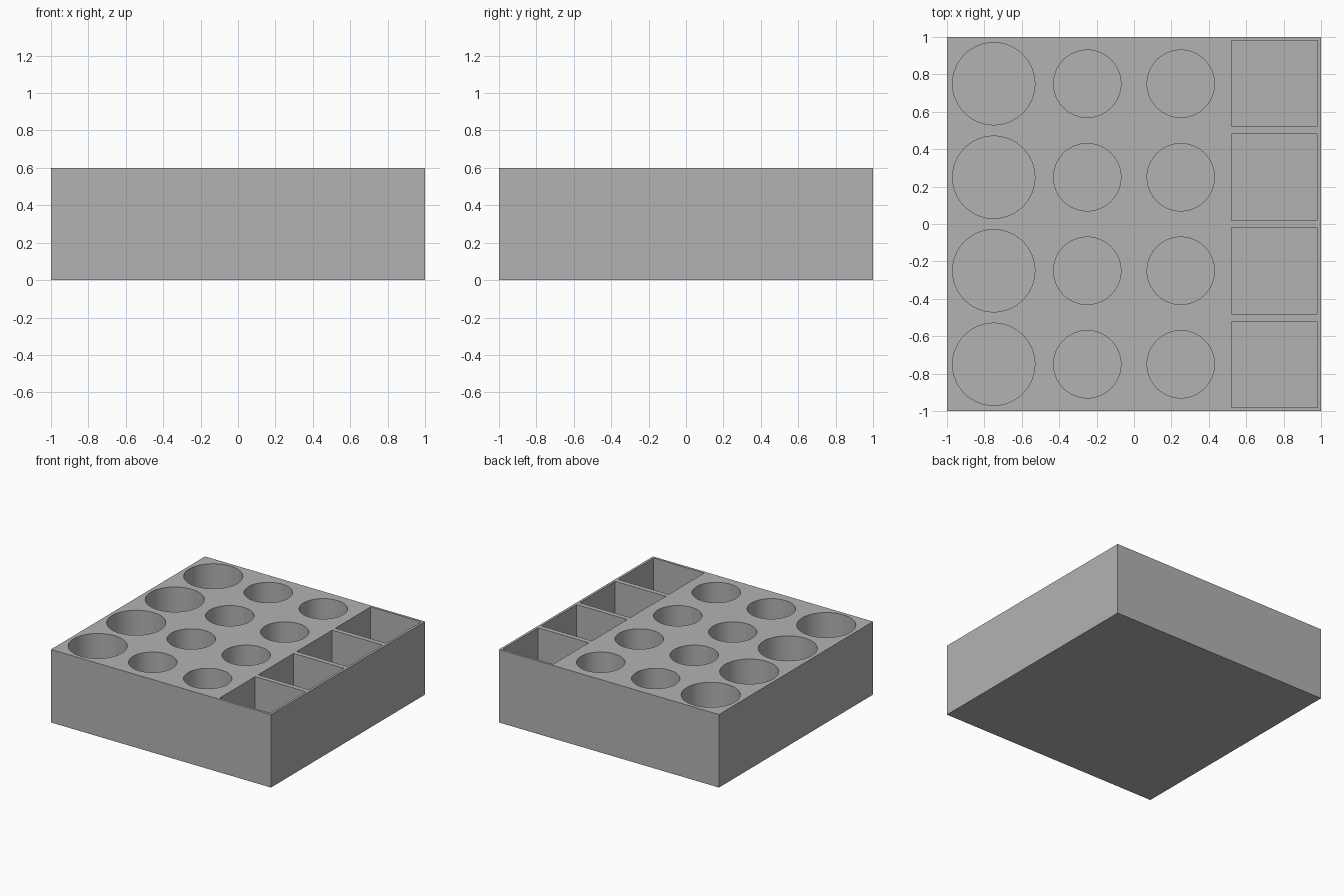
import bpy, bmesh
from mathutils import Matrix

cube = bpy.data.objects.get("Cube")
if cube:
    bpy.data.objects.remove(cube, do_unlink=True)

HEIGHT, FLOOR, PITCH = 0.6, 0.04, 0.5
DEPTH = HEIGHT - FLOOR + 0.1   # cutters rise above the top face

grey = bpy.data.materials.new("plain grey")
grey.use_nodes = True
colour = (0.45, 0.45, 0.45, 1)
grey.diffuse_color = colour
grey.node_tree.nodes["Principled BSDF"].inputs["Base Color"].default_value = colour


def make_object(name, bm):
    mesh = bpy.data.meshes.new(name)
    bm.to_mesh(mesh)
    bm.free()
    mesh.materials.append(grey)
    obj = bpy.data.objects.new(name, mesh)
    bpy.context.collection.objects.link(obj)
    return obj


def box(bm, x, y, z, sx, sy, sz):
    bmesh.ops.create_cube(bm, size=1, matrix=Matrix.Translation((x, y, z)) @ Matrix.Diagonal((sx, sy, sz, 1)))


# Solid block
bm = bmesh.new()
box(bm, 0, 0, HEIGHT / 2, 2, 2, HEIGHT)
tray = make_object("storage_tray", bm)

# Four rows of pockets: one large round, two small round, one square
bm = bmesh.new()
mid = FLOOR + DEPTH / 2
for row in range(4):
    y = (row - 1.5) * PITCH
    for col, radius in enumerate((0.22, 0.18, 0.18)):
        x = (col - 1.5) * PITCH
        bmesh.ops.create_cone(bm, cap_ends=True, segments=64, radius1=radius, radius2=radius,
                              depth=DEPTH, matrix=Matrix.Translation((x, y, mid)))
    box(bm, 1.5 * PITCH, y, mid, 0.46, 0.46, DEPTH)
cutter = make_object("pocket_cutter", bm)
cutter.hide_render = True

# Cut the pockets out of the block, then drop the cutter
cut = tray.modifiers.new("pockets", "BOOLEAN")
cut.operation = "DIFFERENCE"
cut.solver = "EXACT"
cut.object = cutter
bpy.ops.object.select_all(action="DESELECT")
tray.select_set(True)
bpy.context.view_layer.objects.active = tray
bpy.ops.object.modifier_apply(modifier=cut.name)
bpy.data.objects.remove(cutter, do_unlink=True)
bpy.ops.object.shade_smooth_by_angle(angle=0.5)
